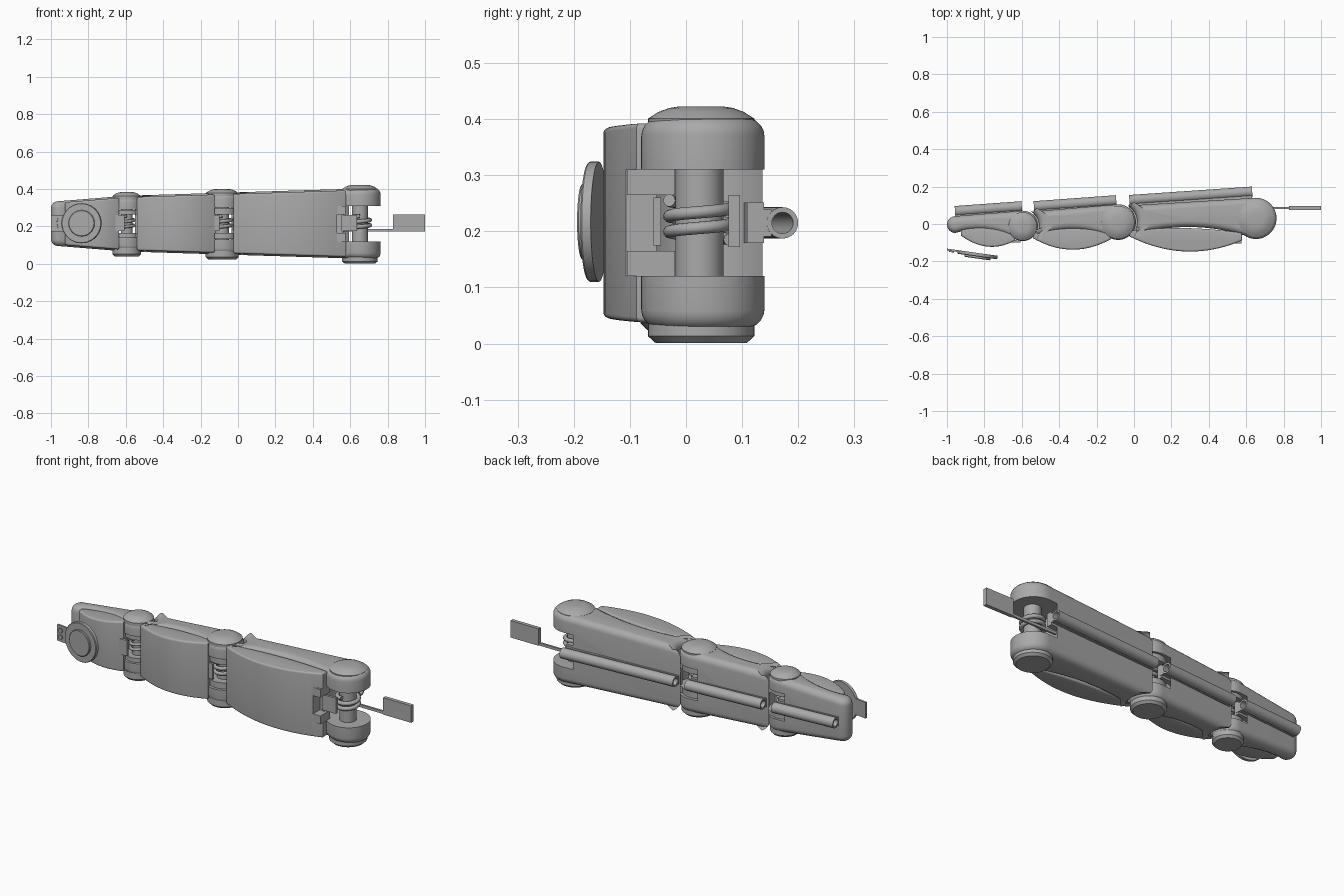
import bpy, bmesh, math
from mathutils import Matrix, Vector

cube = bpy.data.objects.get("Cube")
if cube:
    bpy.data.objects.remove(cube, do_unlink=True)

MID = 0.215
grey = bpy.data.materials.new("matte_grey")
grey.diffuse_color = (0.4, 0.4, 0.4, 1)
grey.use_nodes = True
grey.node_tree.nodes["Principled BSDF"].inputs["Base Color"].default_value = (0.4, 0.4, 0.4, 1)


def half_height(x):
    return 0.1675 + 0.031 * x - 0.05 * max(0, -0.6 - x)


def finish(bm, name):
    bmesh.ops.recalc_face_normals(bm, faces=bm.faces[:])
    mesh = bpy.data.meshes.new(name)
    bm.to_mesh(mesh)
    bm.free()
    ob = bpy.data.objects.new(name, mesh)
    bpy.context.collection.objects.link(ob)
    mesh.materials.append(grey)
    smooth(ob)
    return ob


def smooth(ob):
    bpy.ops.object.select_all(action='DESELECT')
    ob.select_set(True)
    bpy.context.view_layer.objects.active = ob
    bpy.ops.object.shade_smooth_by_angle(angle=math.radians(35))


def box(name, x, y, z, turn=0):
    bm = bmesh.new()
    size = [b - a for a, b in (x, y, z)]
    centre = [(a + b) / 2 for a, b in (x, y, z)]
    bmesh.ops.create_cube(bm, size=1, matrix=Matrix.Translation(centre)
                          @ Matrix.Rotation(turn, 4, 'Z') @ Matrix.Diagonal((*size, 1)))
    return finish(bm, name)


def lathe(name, profile, matrix, closed=False, steps=40):
    # spin a (radius, height) profile around the local z axis
    bm = bmesh.new()
    vs = [bm.verts.new((r, 0, z)) for r, z in profile]
    es = [bm.edges.new(p) for p in zip(vs, vs[1:])]
    if closed:
        es.append(bm.edges.new((vs[-1], vs[0])))
    bmesh.ops.spin(bm, geom=vs + es, cent=(0, 0, 0), axis=(0, 0, 1),
                   angle=math.tau, steps=steps, use_merge=True)
    bmesh.ops.remove_doubles(bm, verts=bm.verts[:], dist=0.0002)
    bmesh.ops.transform(bm, matrix=matrix, verts=bm.verts[:])
    return finish(bm, name)


def rod(name, x, y, r, z0, z1):
    return lathe(name, [(0, z0), (r, z0), (r, z1), (0, z1)], Matrix.Translation((x, y, 0)))


def slab(name, outline, inset, bevel):
    # extrude a plan outline to the tapering height and round its rims
    bm = bmesh.new()
    rings = [[bm.verts.new((x, y, MID + s * (half_height(x) - inset))) for x, y in outline]
             for s in (-1, 1)]
    n = len(outline)
    caps = [bm.faces.new(r) for r in rings]
    for i in range(n):
        j = (i + 1) % n
        bm.faces.new((rings[0][i], rings[0][j], rings[1][j], rings[1][i]))
    bmesh.ops.recalc_face_normals(bm, faces=bm.faces[:])
    rims = [e for f in caps for e in f.edges]
    bmesh.ops.bevel(bm, geom=rims, offset=bevel, segments=5, profile=0.5,
                    affect='EDGES', clamp_overlap=False)
    return finish(bm, name)


def cut(ob, cutter):
    mod = ob.modifiers.new("cut", 'BOOLEAN')
    mod.object = cutter
    mod.solver = 'EXACT'
    bpy.context.view_layer.objects.active = ob
    bpy.ops.object.modifier_apply(modifier="cut")
    bpy.data.objects.remove(cutter, do_unlink=True)
    smooth(ob)


def arc(c, r, a0, a1, n):
    angles = [math.radians(a0 + (a1 - a0) * i / n) for i in range(n + 1)]
    return [(c[0] + r * math.cos(a), c[1] + r * math.sin(a)) for a in angles]


def bow(p, q, sag, n=20):
    return [(p[0] + (q[0] - p[0]) * t, p[1] + (q[1] - p[1]) * t + sag * 4 * t * (1 - t))
            for t in (i / n for i in range(n + 1))]


def wire(name, points, radius):
    cu = bpy.data.curves.new(name, 'CURVE')
    cu.dimensions = '3D'
    cu.bevel_depth = radius
    cu.bevel_resolution = 3
    cu.use_fill_caps = True
    sp = cu.splines.new('POLY')
    sp.points.add(len(points) - 1)
    for pt, co in zip(sp.points, points):
        pt.co = (*co, 1)
    ob = bpy.data.objects.new(name, cu)
    bpy.context.collection.objects.link(ob)
    cu.materials.append(grey)


# name, joint centre, knuckle radius, slot half height, bolt radius
joints = [("base", (0.652, 0.03), 0.11, 0.095, 0.095),
          ("middle", (-0.085, 0.01), 0.095, 0.085, 0.088),
          ("tip", (-0.595, -0.01), 0.081, 0.075, 0.076)]
sags = (0.045, 0.04, 0.03)
# pad ends, and the depth of its bulge
pads = [((0.578, -0.088), (-0.025, -0.066), -0.07),
        ((-0.125, -0.082), (-0.54, -0.076), -0.058),
        ((-0.635, -0.088), (-0.925, -0.062), -0.046)]
# tube ends along its centre line
tubes = [((-0.025, 0.127), (0.632, 0.172)),
         ((-0.535, 0.094), (-0.095, 0.126)),
         ((-0.957, 0.068), (-0.6, 0.094))]

for i, (name, c, r, slot, bolt) in enumerate(joints):
    # phalanx body with a forked knuckle
    right = arc(c, r, 97, -125, 36)
    if i < 2:
        nc, nr = joints[i + 1][1:3]
        left = arc(nc, nr + 0.007, -45, 60, 14)
    else:
        left = arc((-0.955, -0.003), 0.045, 270, 90, 16)
    front = bow(right[-1], left[0], sags[i])
    body = slab(name + "_phalanx", right + front[1:-1] + left, 0, 0.034)
    cut(body, rod("slot_cutter", *c, r + 0.012, MID - slot, MID + slot))

    # grip pad
    p, q, bulge = pads[i]
    face = bow(p, q, bulge)
    back = bow((q[0], q[1] + 0.03), (p[0], p[1] + 0.04), 0.02)
    pad = slab(name + "_grip_pad", face + back, 0.008, 0.01)
    if i == 0:
        cut(pad, box("notch_cutter", (0.53, 0.7), (-0.3, 0.1), (MID - slot, MID + slot)))
        for s, side in ((-1, "lower"), (1, "upper")):
            z = sorted((MID + s * 0.05, MID + s * 0.095))
            box(side + "_pad_prong", (0.52, 0.575), (-0.105, -0.02), z)

    # bolt heads, pin and return spring
    top, low = MID + half_height(c[0]), MID - half_height(c[0])
    place = Matrix.Translation((c[0], c[1] - 0.003, 0))
    dome = [(bolt, top - 0.02), (bolt, top - 0.002), (bolt * 0.8, top + 0.01),
            (bolt * 0.6, top + 0.017), (bolt * 0.4, top + 0.02), (0, top + 0.02)]
    lathe(name + "_bolt_dome", [(0, top - 0.02)] + dome, place)
    lathe(name + "_bolt_foot", [(0, low + 0.02), (bolt, low + 0.02), (bolt, low - 0.014),
                                (bolt * 0.86, low - 0.026), (0, low - 0.026)], place)
    pin = r * 0.39
    rod(name + "_pin", c[0], c[1] - 0.006, pin, MID - slot - 0.01, MID + slot + 0.01)
    wr = 0.011 * r / 0.11
    coil = []
    for k in range(91):
        a = math.tau * 2.5 * k / 90 + math.pi / 2
        coil.append((c[0] + (pin + wr) * math.cos(a), c[1] - 0.006 + (pin + wr) * math.sin(a),
                     MID - 0.03 + 0.07 * k / 90))
    wire(name + "_spring", coil, wr)
    box(name + "_spring_stop", (c[0] - r * 0.9, c[0] - r * 0.15), (c[1] - 0.088, c[1] - 0.075),
        (MID - 0.04, MID + 0.045))

    # hinge lugs of the neighbouring phalanx
    if i:
        for s, side in ((-1, "lower"), (1, "upper")):
            z = sorted((MID + s * 0.05, MID + s * (slot - 0.002)))
            rod(f"{name}_{side}_lug", *c, r * 0.88, *z)
            box(f"{name}_{side}_lug_link", (c[0], c[0] + r + 0.06), (c[1] - 0.05, c[1] + 0.06), z)

    # cable tube on the back, carried by a rib
    a, b = (Vector((*t, MID)) for t in tubes[i])
    d = b - a
    turn = d.to_track_quat('Z', 'Y').to_matrix().to_4x4()
    lathe(name + "_cable_tube", [(0.028, 0), (0.028, d.length), (0.019, d.length), (0.019, 0)],
          Matrix.Translation(a) @ turn, closed=True, steps=24)
    m, half = (a + b) / 2, d.length / 2
    for depth, tall, part in ((0.045, 0.024, "rib"), (0.058, 0.036, "rib_foot")):
        box(f"{name}_tube_{part}", (m.x - half, m.x + half), (m.y - depth - 0.005, m.y - depth + 0.025),
            (MID - tall, MID + tall), math.atan2(d.y, d.x))

# pull cable and its flat tag
box("pull_cable", (0.56, 0.84), (0.081, 0.092), (0.172, 0.187))
box("cable_tag", (0.83, 1.0), (0.076, 0.096), (0.172, 0.265))

# touch sensor in front of the fingertip
tilt = Matrix.Rotation(math.radians(-8), 4, 'Z') @ Matrix.Rotation(math.radians(90), 4, 'X')
for part, y, rad, t in (("rim", -0.155, 0.107, 0.019), ("centre", -0.17, 0.07, 0.015)):
    lathe("sensor_" + part, [(0, 0), (rad, 0), (rad, t - 0.003), (rad - 0.003, t), (0, t)],
          Matrix.Translation((-0.835, y, 0.217)) @ tilt)
box("sensor_tab", (-1.0, -0.91), (-0.148, -0.138), (0.174, 0.262), math.radians(-8))
for z in (0.2, 0.236):
    lathe("sensor_contact", [(0, 0), (0.013, 0), (0.013, 0.008), (0, 0.008)],
          Matrix.Translation((-0.975, -0.143, z)) @ tilt, steps=16)
